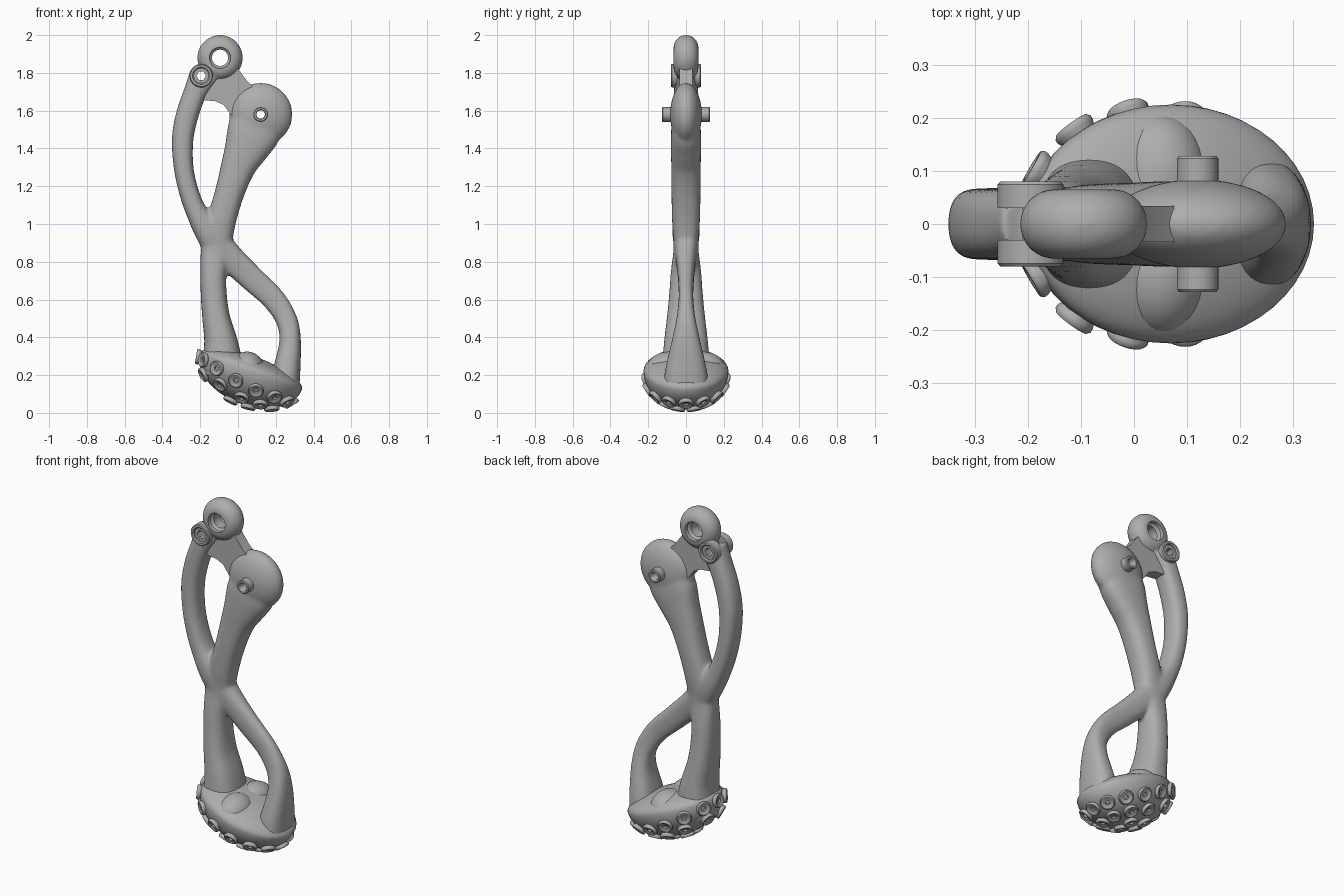
import bpy, bmesh, math
from mathutils import Matrix, Vector

cube = bpy.data.objects.get("Cube")
if cube:
    bpy.data.objects.remove(cube)

grey = bpy.data.materials.new("plain_grey")
grey.use_nodes = True
grey.diffuse_color = (0.42, 0.42, 0.42, 1)
grey.node_tree.nodes["Principled BSDF"].inputs["Base Color"].default_value = (0.42, 0.42, 0.42, 1)


def finish(name, bm, angle=35):
    bmesh.ops.recalc_face_normals(bm, faces=bm.faces)
    mesh = bpy.data.meshes.new(name)
    bm.to_mesh(mesh)
    bm.free()
    obj = bpy.data.objects.new(name, mesh)
    bpy.context.collection.objects.link(obj)
    mesh.materials.append(grey)
    smooth(obj, angle)
    return obj


def smooth(obj, angle):
    bpy.ops.object.select_all(action="DESELECT")
    obj.select_set(True)
    bpy.context.view_layer.objects.active = obj
    bpy.ops.object.shade_smooth_by_angle(angle=math.radians(angle))


def skin(bm, rings, closed=False):
    """Bridge equal rings of vertices; cap the ends unless closed."""
    pairs = list(zip(rings, rings[1:]))
    if closed:
        pairs.append((rings[-1], rings[0]))
    for a, b in pairs:
        n = len(a)
        for i in range(n):
            j = (i + 1) % n
            bm.faces.new((a[i], a[j], b[j], b[i]))
    if not closed:
        bm.faces.new(rings[0])
        bm.faces.new(rings[-1])


def lathe(bm, profile, matrix, sides=28, closed=False):
    rings = []
    for r, h in profile:
        ring = []
        for i in range(sides):
            t = math.tau * i / sides
            ring.append(bm.verts.new(matrix @ Vector((r * math.cos(t), r * math.sin(t), h))))
        rings.append(ring)
    skin(bm, rings, closed)


def limb(bm, stations, power=2.5, steps=5, sides=28):
    """Sweep a rounded section along stations of (x, z, half width, half depth)."""
    pts = [Vector(s) for s in stations]
    pts = [2 * pts[0] - pts[1]] + pts + [2 * pts[-1] - pts[-2]]
    path = []
    for a, b, c, d in zip(pts, pts[1:], pts[2:], pts[3:]):
        for k in range(steps):
            t = k / steps
            path.append(0.5 * (2 * b + (c - a) * t + (2 * a - 5 * b + 4 * c - d) * t**2
                               + (3 * b - a - 3 * c + d) * t**3))
    path.append(pts[-2])
    rings = []
    for i, p in enumerate(path):
        d = path[min(i + 1, len(path) - 1)] - path[max(i - 1, 0)]
        across = Vector((d[1], 0, -d[0])).normalized()
        ring = []
        for k in range(sides):
            t = math.tau * k / sides
            c, s = math.cos(t), math.sin(t)
            u = math.copysign(abs(c) ** (2 / power), c) * p[2]
            v = math.copysign(abs(s) ** (2 / power), s) * p[3]
            ring.append(bm.verts.new(Vector((p[0], 0, p[1])) + across * u + Vector((0, v, 0))))
        rings.append(ring)
    skin(bm, rings)


def along_y(x, z, sign=1):
    return Matrix.Translation((x, 0, z)) @ Matrix.Rotation(-sign * math.pi / 2, 4, "X")


HEAD, BOSS, PIN = (-0.095, 1.88), (-0.195, 1.785), (0.12, 1.58)

# Crossing limbs with the knee bulb and the round head, fused into one body
bm = bmesh.new()
limb(bm, [(-0.08, 0.2, 0.12, 0.13), (-0.09, 0.37, 0.09, 0.117), (-0.115, 0.5, 0.074, 0.102),
          (-0.128, 0.62, 0.069, 0.09), (-0.13, 0.75, 0.069, 0.08), (-0.115, 0.88, 0.08, 0.066),
          (-0.087, 1.02, 0.077, 0.074), (-0.043, 1.17, 0.078, 0.077), (0, 1.3, 0.092, 0.078),
          (0.04, 1.39, 0.115, 0.08), (0.075, 1.47, 0.138, 0.08), (0.1, 1.53, 0.14, 0.076)])
limb(bm, [(0.24, 0.12, 0.085, 0.125), (0.26, 0.24, 0.071, 0.108), (0.276, 0.38, 0.057, 0.076),
          (0.258, 0.49, 0.057, 0.052), (0.19, 0.6, 0.062, 0.039), (0.08, 0.705, 0.067, 0.042),
          (-0.02, 0.8, 0.072, 0.052), (-0.1, 0.88, 0.08, 0.064), (-0.165, 0.97, 0.07, 0.073),
          (-0.222, 1.07, 0.056, 0.07), (-0.26, 1.17, 0.052, 0.069), (-0.288, 1.3, 0.052, 0.068),
          (-0.293, 1.45, 0.057, 0.067), (-0.268, 1.58, 0.06, 0.066), (-0.225, 1.7, 0.062, 0.064),
          (-0.18, 1.79, 0.078, 0.06)])
bmesh.ops.create_uvsphere(bm, u_segments=40, v_segments=24, radius=1,
                          matrix=along_y(*PIN) @ Matrix.Diagonal((0.168, 0.168, 0.084, 1)))
rim = []
for i in range(13):
    t = math.pi * (i / 12 - 0.5)
    rim.append((0.057 + 0.064 * math.cos(t), 0.066 * math.sin(t)))
lathe(bm, rim, along_y(*HEAD), 48)
body = finish("crossed_limbs", bm)

# Holes through the head, boss and knee
bm = bmesh.new()
lathe(bm, [(0.056, -0.2), (0.056, -0.042), (0.043, -0.03), (0.043, 0.03), (0.056, 0.042), (0.056, 0.2)],
      along_y(*HEAD))
for place, r in ((BOSS, 0.026), (PIN, 0.023)):
    lathe(bm, [(r, -0.2), (r, 0.2)], along_y(*place))
holes = finish("hole_cutter", bm)
holes.hide_render = True

remesh = body.modifiers.new("fuse", "REMESH")
remesh.mode = "VOXEL"
remesh.voxel_size = 0.01
relax = body.modifiers.new("relax", "SMOOTH")
relax.factor = 0.5
relax.iterations = 8
cut = body.modifiers.new("holes", "BOOLEAN")
cut.operation = "DIFFERENCE"
cut.solver = "EXACT"
cut.object = holes
bpy.context.view_layer.update()
fused = bpy.data.meshes.new_from_object(body.evaluated_get(bpy.context.evaluated_depsgraph_get()))
body.modifiers.clear()
body.data = fused
fused.materials.clear()
fused.materials.append(grey)
smooth(body, 40)
bpy.data.objects.remove(holes)

# Collars on both sides of the boss and the knee pin
for side, sign in (("left", 1), ("right", -1)):
    bm = bmesh.new()
    lathe(bm, [(0.04, 0.03), (0.062, 0.03), (0.062, 0.074), (0.057, 0.08), (0.046, 0.08), (0.04, 0.074)],
          along_y(*BOSS, sign), 32, True)
    lathe(bm, [(0.025, 0.03), (0.046, 0.03), (0.046, 0.068), (0.025, 0.068)],
          along_y(*BOSS, sign), 6, True)
    finish("boss_collar_" + side, bm)
    bm = bmesh.new()
    lathe(bm, [(0.022, 0.06), (0.039, 0.06), (0.039, 0.123), (0.035, 0.128), (0.026, 0.128), (0.022, 0.122)],
          along_y(*PIN, sign), 32, True)
    finish("knee_pin_" + side, bm)

# Flat web joining the head to the knee
bm = bmesh.new()
outline = [(-0.22, 1.67), (-0.175, 1.655), (-0.12, 1.65), (-0.075, 1.63), (-0.035, 1.575),
           (0.06, 1.6), (0.075, 1.73), (0.05, 1.755), (0.02, 1.795), (-0.005, 1.83), (-0.13, 1.8)]
skin(bm, [[bm.verts.new((x, y, z)) for x, z in outline] for y in (-0.034, 0.034)])
finish("web_plate", bm)

# Foot: a tilted bowl with a flatter top
tilt = Matrix.Translation((0.07, 0, 0.22)) @ Matrix.Rotation(math.radians(20), 4, "Y")
LONG, WIDE, DEEP, DOME = 0.285, 0.225, 0.18, 0.08
bm = bmesh.new()
bmesh.ops.create_uvsphere(bm, u_segments=48, v_segments=28, radius=1)
for v in bm.verts:
    v.co = tilt @ Vector((v.co.x * LONG, v.co.y * WIDE, v.co.z * (DOME if v.co.z > 0 else DEEP)))
finish("foot_bowl", bm, 60)

# Saddle lobes draped over the foot
bm = bmesh.new()
for sign in (1, -1):
    place = Matrix.Translation((0.045, sign * 0.09, 0.225)) @ Matrix.Rotation(math.radians(20), 4, "Y")
    bmesh.ops.create_uvsphere(bm, u_segments=32, v_segments=20, radius=1,
                              matrix=place @ Matrix.Diagonal((0.095, 0.122, 0.1, 1)))
finish("foot_saddle", bm, 60)

# Rows of suction cups under the foot
bm = bmesh.new()
cup = [(0.03, -0.015), (0.04, 0.004), (0.041, 0.013), (0.036, 0.019), (0.028, 0.019),
       (0.02, 0.012), (0.013, 0.013), (0.011, 0.004)]
for latitude, count, shift in ((27, 14, 0), (52, 10, 0.5), (76, 4, 0.5)):
    for i in range(count):
        a = math.tau * (i + shift) / count
        lat = math.radians(latitude - (20 * max(0, -math.cos(a)) if latitude < 60 else 0))
        d = Vector((math.cos(lat) * math.cos(a), math.cos(lat) * math.sin(a), -math.sin(lat)))
        at = Vector((d.x * LONG, d.y * WIDE, d.z * DEEP))
        normal = Vector((d.x / LONG, d.y / WIDE, d.z / DEEP)).normalized()
        turn = normal.to_track_quat("Z", "Y").to_matrix().to_4x4()
        lathe(bm, cup, tilt @ Matrix.Translation(at) @ turn, 20)
finish("suction_cups", bm, 50)
